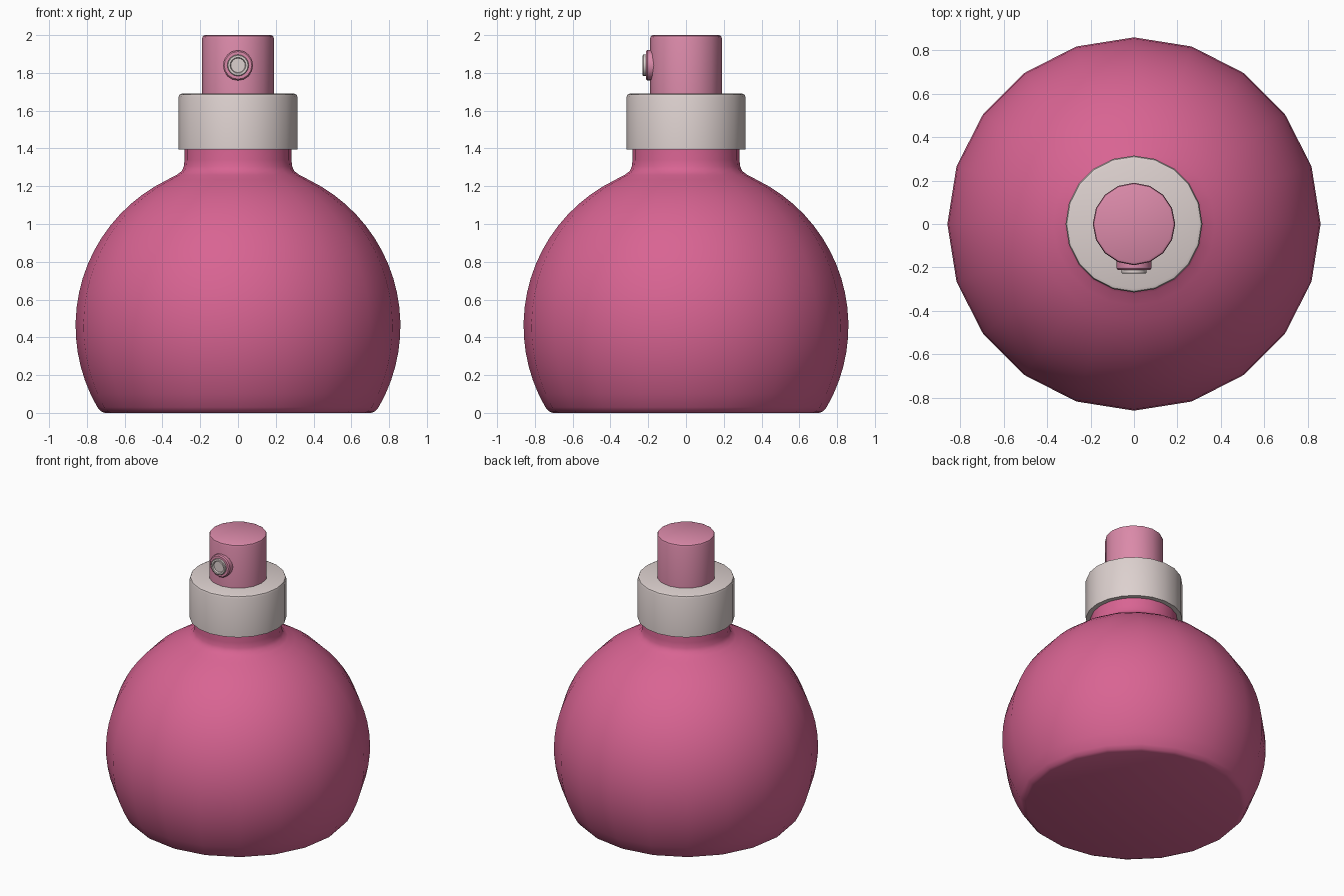
import bpy, bmesh, math
from mathutils import Matrix

if "Cube" in bpy.data.objects:
    bpy.data.objects.remove(bpy.data.objects["Cube"])


def material(name, rgb):
    m = bpy.data.materials.new(name)
    m.diffuse_color = (*rgb, 1)
    m.use_nodes = True
    m.node_tree.nodes["Principled BSDF"].inputs["Base Color"].default_value = m.diffuse_color
    return m


PINK = material("deep pink", (0.69, 0.127, 0.29))
LIGHT = material("soft pink", (0.71, 0.255, 0.40))
GREY = material("warm grey", (0.72, 0.635, 0.62))


def lathe(name, profile, sides, mat, matrix=Matrix()):
    """Spin (radius, height) points around z, cap both ends, then transform."""
    bm = bmesh.new()
    rings = []
    for r, z in profile:
        angles = [2 * math.pi * i / sides for i in range(sides)]
        rings.append([bm.verts.new((r * math.cos(a), r * math.sin(a), z)) for a in angles])
    for lo, hi in zip(rings, rings[1:]):
        for i in range(sides):
            j = (i + 1) % sides
            bm.faces.new((lo[i], lo[j], hi[j], hi[i]))
    bm.faces.new(rings[0][::-1])
    bm.faces.new(rings[-1])
    bmesh.ops.transform(bm, matrix=matrix, verts=bm.verts)
    bmesh.ops.recalc_face_normals(bm, faces=bm.faces)
    mesh = bpy.data.meshes.new(name)
    bm.to_mesh(mesh)
    bm.free()
    mesh.materials.append(mat)
    ob = bpy.data.objects.new(name, mesh)
    bpy.context.collection.objects.link(ob)
    bpy.ops.object.select_all(action='DESELECT')
    ob.select_set(True)
    bpy.context.view_layer.objects.active = ob
    bpy.ops.object.shade_smooth_by_angle(angle=math.radians(35))
    return ob


# Bottle: flat-bottomed sphere running into a filleted neck
R, CZ = 0.86, 0.46
a0, a1 = math.asin((0.03 - CZ) / R), math.asin((1.235 - CZ) / R)
arc = [a0 + (a1 - a0) * i / 18 for i in range(19)]
bottle = [(0.705, 0), (0.725, 0.008)]
bottle += [(R * math.cos(a), CZ + R * math.sin(a)) for a in arc]
bottle += [(0.325, 1.26), (0.298, 1.28), (0.287, 1.305), (0.283, 1.34), (0.283, 1.45)]
lathe("bottle", bottle, 20, PINK)

# Collar around the neck
lathe("collar", [(0.315, 1.395), (0.315, 1.672), (0.31, 1.685), (0.297, 1.69)], 20, GREY)

# Pump head
lathe("pump_head", [(0.19, 1.68), (0.19, 1.982), (0.186, 1.995), (0.175, 2.0)], 16, LIGHT)

# Spray nozzle facing the front, with a recessed outlet ring
front = Matrix.Translation((0, 0, 1.84)) @ Matrix.Rotation(math.pi / 2, 4, 'X')
lathe("nozzle", [(0.08, 0.12), (0.08, 0.205), (0.073, 0.213)], 16, LIGHT, front)
lathe("outlet_ring", [(0.057, 0.20), (0.057, 0.226), (0.053, 0.229), (0.042, 0.229), (0.038, 0.218)],
      16, GREY, front)
